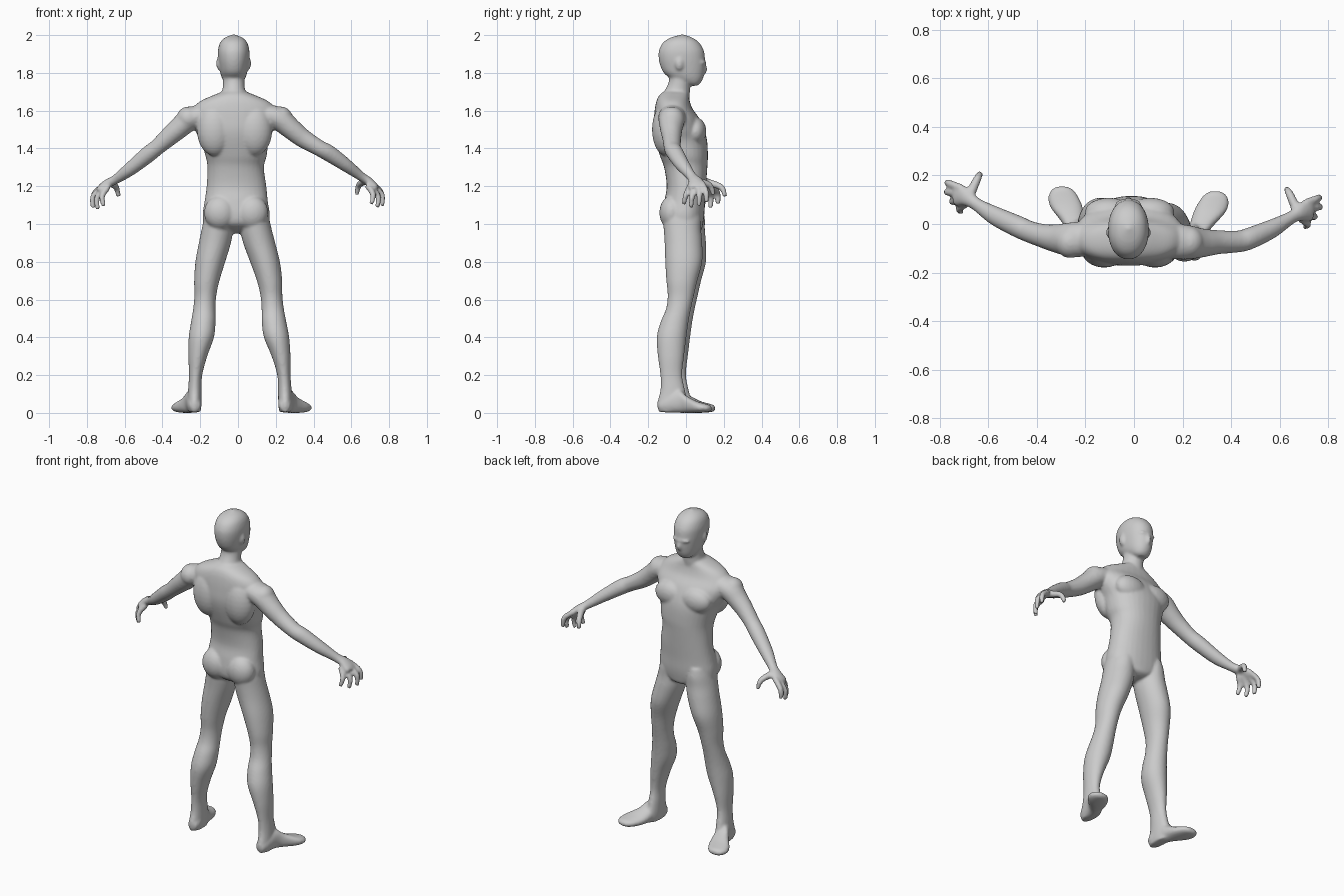
import bpy, bmesh, math
from mathutils import Vector, Matrix

X, Y, Z = Vector((1, 0, 0)), Vector((0, 1, 0)), Vector((0, 0, 1))
bm = bmesh.new()


def spline(rows, steps=4):
    """Catmull-Rom interpolation of equal-length tuples."""
    pts = [rows[0]] + list(rows) + [rows[-1]]
    out = []
    for a, b, c, d in zip(pts, pts[1:], pts[2:], pts[3:]):
        for k in range(steps):
            t = k / steps
            out.append([0.5 * (2 * q + (r - p) * t + (2 * p - 5 * q + 4 * r - s) * t * t
                               + (3 * q - p - 3 * r + s) * t ** 3)
                        for p, q, r, s in zip(a, b, c, d)])
    return out + [list(rows[-1])]


def skin(rings, power=2.0, n=32):
    """Closed loft through rings of (centre, u vector, v vector)."""
    loops = []
    for c, u, v in rings:
        loop = []
        for i in range(n):
            a = math.tau * i / n
            ca, sa = math.cos(a), math.sin(a)
            loop.append(bm.verts.new(c + u * math.copysign(abs(ca) ** (2 / power), ca)
                                     + v * math.copysign(abs(sa) ** (2 / power), sa)))
        loops.append(loop)
    faces = [bm.faces.new(loops[0]), bm.faces.new(loops[-1])]
    for p, q in zip(loops, loops[1:]):
        for i in range(n):
            j = (i + 1) % n
            faces.append(bm.faces.new((p[i], p[j], q[j], q[i])))
    bmesh.ops.recalc_face_normals(bm, faces=faces)


def stack(rows, power=2.0):
    """Horizontal slices: z, xmin, xmax, ymin, ymax."""
    skin([(Vector(((a + b) / 2, (c + d) / 2, z)), X * (b - a) / 2, Y * (d - c) / 2)
          for z, a, b, c, d in spline(rows)], power)


def tube(rows, hint=Y):
    """Limb along a path: x, y, z, radius along hint, other radius."""
    s = spline(rows)
    p = [Vector(r[:3]) for r in s]
    rings = []
    for i, r in enumerate(s):
        t = (p[min(i + 1, len(p) - 1)] - p[max(i - 1, 0)]).normalized()
        u = (hint - t * hint.dot(t)).normalized()
        rings.append((p[i], u * r[3], t.cross(u) * r[4]))
    skin(rings, n=20)


def blob(c, r):
    bmesh.ops.create_uvsphere(bm, u_segments=24, v_segments=14, radius=1,
                              matrix=Matrix.Translation(c) @ Matrix.Diagonal((*r, 1)))


# Torso
stack([(1.70, -.085, .045, -.12, .01), (1.68, -.135, .095, -.143, .015),
       (1.65, -.20, .16, -.157, .02), (1.61, -.24, .20, -.165, .035),
       (1.56, -.25, .21, -.17, .07), (1.50, -.23, .19, -.172, .097),
       (1.44, -.198, .163, -.162, .112), (1.36, -.172, .152, -.138, .116),
       (1.30, -.162, .137, -.116, .113), (1.20, -.166, .150, -.102, .106),
       (1.12, -.177, .158, -.115, .10), (1.05, -.187, .168, -.122, .097),
       (1.00, -.175, .155, -.11, .09), (.965, -.09, .08, -.06, .08),
       (.95, -.04, .03, -.02, .05)], 2.2)

# Neck and head
stack([(1.60, -.10, .06, -.14, .0), (1.67, -.092, .046, -.135, .018),
       (1.72, -.081, .036, -.105, .022), (1.76, -.079, .034, -.09, .025),
       (1.82, -.075, .03, -.09, .02)])
stack([(1.732, -.05, .004, .015, .06), (1.745, -.068, .022, -.02, .076),
       (1.77, -.084, .038, -.08, .09), (1.80, -.094, .048, -.118, .097),
       (1.84, -.101, .055, -.137, .102), (1.88, -.106, .06, -.145, .10),
       (1.92, -.106, .06, -.143, .094), (1.96, -.095, .049, -.122, .07),
       (1.985, -.072, .026, -.085, .036), (1.999, -.04, -.006, -.04, .0),
       (2.003, -.03, -.016, -.028, -.012)], 2.15)
blob((-.023, .098, 1.822), (.014, .015, .028))
blob((-.023, .085, 1.855), (.055, .022, .012))

# Muscle masses, paired about the torso centre line
for s in (-1, 1):
    blob((-.023 + s * .08, -.035, 1.85), (.012, .022, .034))       # ears
    blob((-.018 + s * .105, -.105, 1.50), (.095, .075, .14))       # shoulder blades
    blob((-.018 + s * .085, .05, 1.49), (.10, .058, .075))         # chest
    blob((-.010 + s * .085, -.075, 1.06), (.085, .066, .09))       # buttocks
    blob((-.018 + s * .245, -.075, 1.56), (.062, .066, .062))      # deltoids

# Legs: z, centre x, half width, ymin, ymax; feet: y, x, half width, zmin, zmax
leg = [(1.08, .09, .06, -.11, .07), (1.03, .09, .075, -.122, .08), (.97, .096, .083, -.118, .08),
       (.90, .112, .085, -.113, .086), (.80, .143, .079, -.11, .086), (.70, .167, .067, -.104, .06),
       (.62, .177, .058, -.097, .042), (.55, .184, .059, -.106, .026), (.48, .191, .065, -.135, .013),
       (.40, .204, .067, -.155, .002), (.30, .228, .05, -.149, -.01), (.20, .243, .035, -.136, -.02),
       (.12, .248, .036, -.136, -.005), (.05, .25, .037, -.153, .01), (.005, .25, .032, -.145, .0)]
foot = [(-.145, .248, .025, .015, .06), (-.11, .25, .037, .002, .09), (-.04, .262, .042, .0, .125),
        (.0, .282, .052, .0, .092), (.05, .312, .067, .0, .065), (.09, .328, .063, .002, .052),
        (.12, .334, .046, .006, .044), (.135, .335, .022, .014, .034)]
for side in (1, -1):
    def place(x):
        return x if side > 0 else -(.035 + .78 * x)
    dy = .0 if side > 0 else .02
    stack([(z, place(x) - r, place(x) + r, a + dy, b + dy) for z, x, r, a, b in leg])
    skin([(Vector((place(x), y + dy, (a + b) / 2)), X * r, Z * (b - a) / 2)
          for y, x, r, a, b in spline(foot)], 2.3)

# Arms: shared radii, one path per side
radii = [(.07, .05), (.072, .062), (.06, .056), (.05, .05), (.045, .043), (.045, .044),
         (.039, .036), (.027, .025), (.038, .023), (.047, .02), (.04, .014)]
right = [(.11, -.07, 1.585), (.21, -.075, 1.56), (.28, -.078, 1.505), (.345, -.075, 1.453),
         (.43, -.072, 1.402), (.48, -.058, 1.375), (.567, -.02, 1.315), (.65, .028, 1.253),
         (.69, .05, 1.227), (.722, .058, 1.2), (.734, .06, 1.188)]
left = [(-.15, -.06, 1.585), (-.25, -.064, 1.558), (-.315, -.06, 1.505), (-.37, -.05, 1.458),
        (-.43, -.032, 1.405), (-.48, -.01, 1.365), (-.575, .035, 1.288), (-.65, .082, 1.235),
        (-.695, .112, 1.212), (-.727, .12, 1.188), (-.739, .122, 1.177)]
for path in (right, left):
    tube([p + r for p, r in zip(path, radii)])

# Fingers and thumb: base, middle and tip of each
digits = [((.705, .085, 1.215), (.757, .106, 1.17), (.762, .108, 1.115)),
          ((.71, .066, 1.205), (.762, .070, 1.155), (.762, .068, 1.095)),
          ((.70, .042, 1.20), (.742, .032, 1.145), (.737, .026, 1.088)),
          ((.685, .024, 1.205), (.715, .0, 1.155), (.705, -.012, 1.105)),
          ((.672, .055, 1.228), (.64, .125, 1.205), (.628, .145, 1.155))]
for s in (1, -1):
    for k, d in enumerate(digits):
        pts = [(x, y, z) if s > 0 else (-x - .005, y + .062, z - .01) for x, y, z in d]
        r = (.021, .017, .012) if k == 4 else (.017, .0155, .012)
        tube([p + (q, q) for p, q in zip(pts, r)], Vector((.3, 1, .2)))

# Fuse everything into one smooth skin
mesh = bpy.data.meshes.new("human_body")
bm.to_mesh(mesh)
bm.free()
body = bpy.data.objects.new("human_body", mesh)
bpy.context.collection.objects.link(body)
fuse = body.modifiers.new("fuse", 'REMESH')
fuse.mode = 'VOXEL'
fuse.voxel_size = .0075
fuse.use_smooth_shade = True
soften = body.modifiers.new("soften", 'SMOOTH')
soften.factor = .5
soften.iterations = 7
